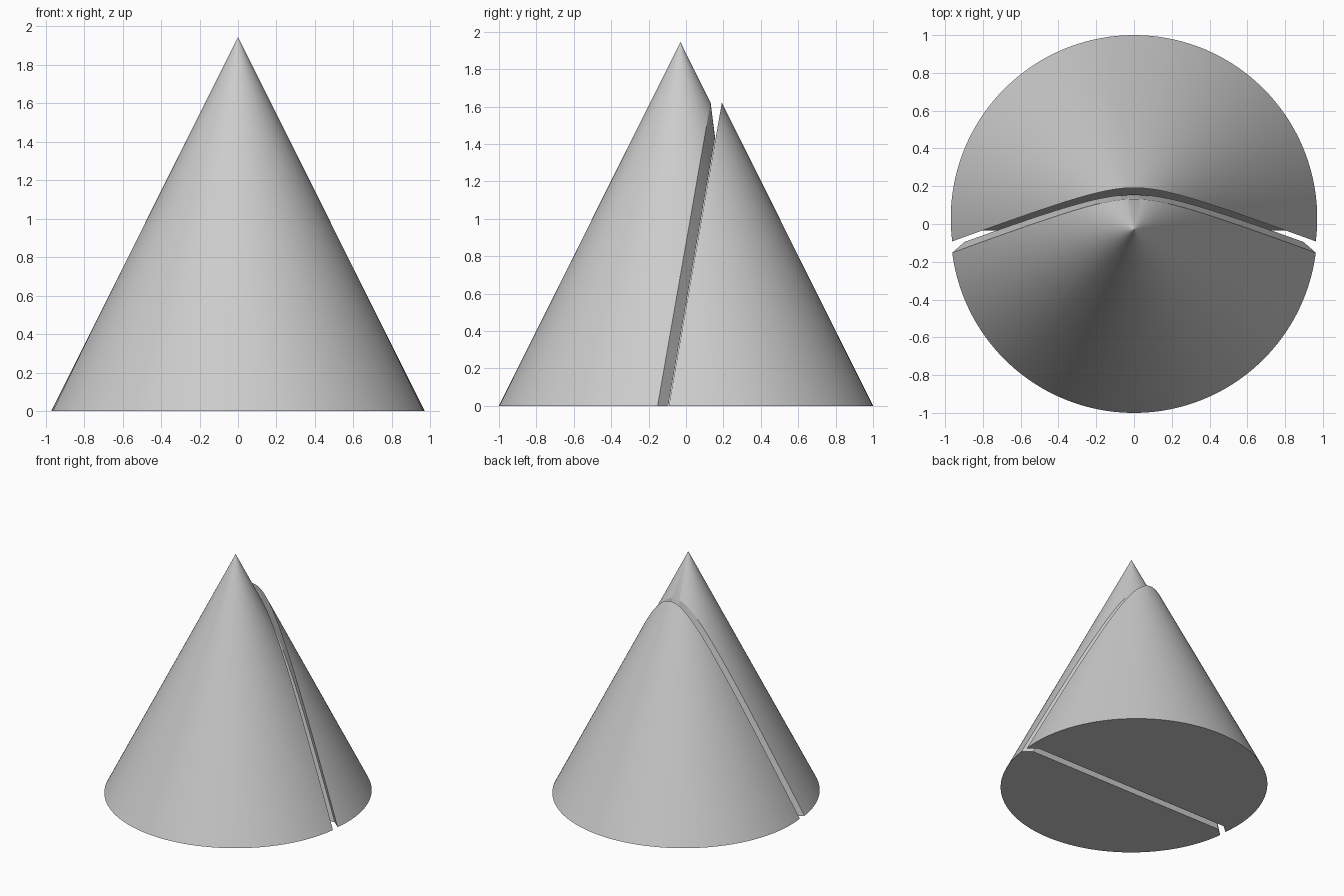
import bpy, bmesh
from math import asin, sin, cos, pi

cube = bpy.data.objects.get("Cube")
if cube:
    bpy.data.objects.remove(cube, do_unlink=True)

RADIUS, HEIGHT = 0.97, 1.945
TAPER = RADIUS / HEIGHT
LEAN = 0.175            # backward slope of the cut
GAP = 0.03              # each half is moved outward by this much
STEPS = 160             # samples along the cut edge
ARC = 128               # samples around each uncut side

grey = bpy.data.materials.new("plain_grey")
grey.use_nodes = True
colour = (0.6, 0.6, 0.6, 1)
grey.diffuse_color = colour
grey.node_tree.nodes["Principled BSDF"].inputs["Base Color"].default_value = colour


def cut_edge(radius, start):
    """Angles and points where a cone meets the leaning cut plane."""
    top = (radius - start) / (LEAN + TAPER)
    angles, points = [], []
    for i in range(STEPS + 1):
        t = 2 * i / STEPS - 1
        z = top * (1 - t * t)
        r = radius - TAPER * z
        a = asin(max(-1, min(1, (start + LEAN * z) / r)))
        a = a if t < 0 else pi - a
        angles.append(a)
        points.append((r * cos(a), r * sin(a), z))
    return angles, points


angles, rim = cut_edge(RADIUS, -0.122)
_, tongue = cut_edge(0.9, -0.065)


def strip(bm, lower, upper):
    for a, b, c, d in zip(lower, lower[1:], upper[1:], upper):
        if len({a, b, c, d}) == 4:
            bm.faces.new((a, b, c, d))
        else:
            bm.faces.new(list(dict.fromkeys((a, b, c, d))))


def half_cone(name, offset, front):
    bm = bmesh.new()

    def ring(points):
        return [bm.verts.new((x, y + offset, z)) for x, y, z in points]

    def circle(angle_list, r, z):
        return ring([(r * cos(a), r * sin(a), z) for a in angle_list])

    outer, inner = ring(rim), ring(tongue)
    # Stepped cut: sloping border and flat middle
    strip(bm, outer, inner)
    bm.faces.new(inner)
    if front:
        # Full-height wall, closed by a minute tip so shading stays clean
        first, last = angles[-1], angles[0] + 2 * pi
        sweep = [first + (last - first) * i / ARC for i in range(1, ARC)]
        base = circle(sweep, RADIUS, 0)
        tip_r = 0.0008
        tip = circle(angles + sweep, tip_r, HEIGHT - tip_r / TAPER)
        strip(bm, outer + base + outer[:1], tip + tip[:1])
        bm.faces.new(tip)
        bm.faces.new([outer[-1]] + base + [outer[0], inner[0], inner[-1]])
    else:
        # Wall from the base up to the cut edge
        base = [outer[0]] + circle(angles[1:-1], RADIUS, 0) + [outer[-1]]
        strip(bm, base, outer)
        bm.faces.new(base + [inner[-1], inner[0]])

    bmesh.ops.recalc_face_normals(bm, faces=bm.faces)
    mesh = bpy.data.meshes.new(name)
    bm.to_mesh(mesh)
    bm.free()
    mesh.materials.append(grey)
    obj = bpy.data.objects.new(name, mesh)
    bpy.context.collection.objects.link(obj)
    bpy.ops.object.select_all(action="DESELECT")
    obj.select_set(True)
    bpy.context.view_layer.objects.active = obj
    bpy.ops.object.shade_smooth_by_angle(angle=0.35)
    return obj


half_cone("front_half_with_tongue", -GAP, True)
half_cone("back_half_with_groove", GAP, False)
